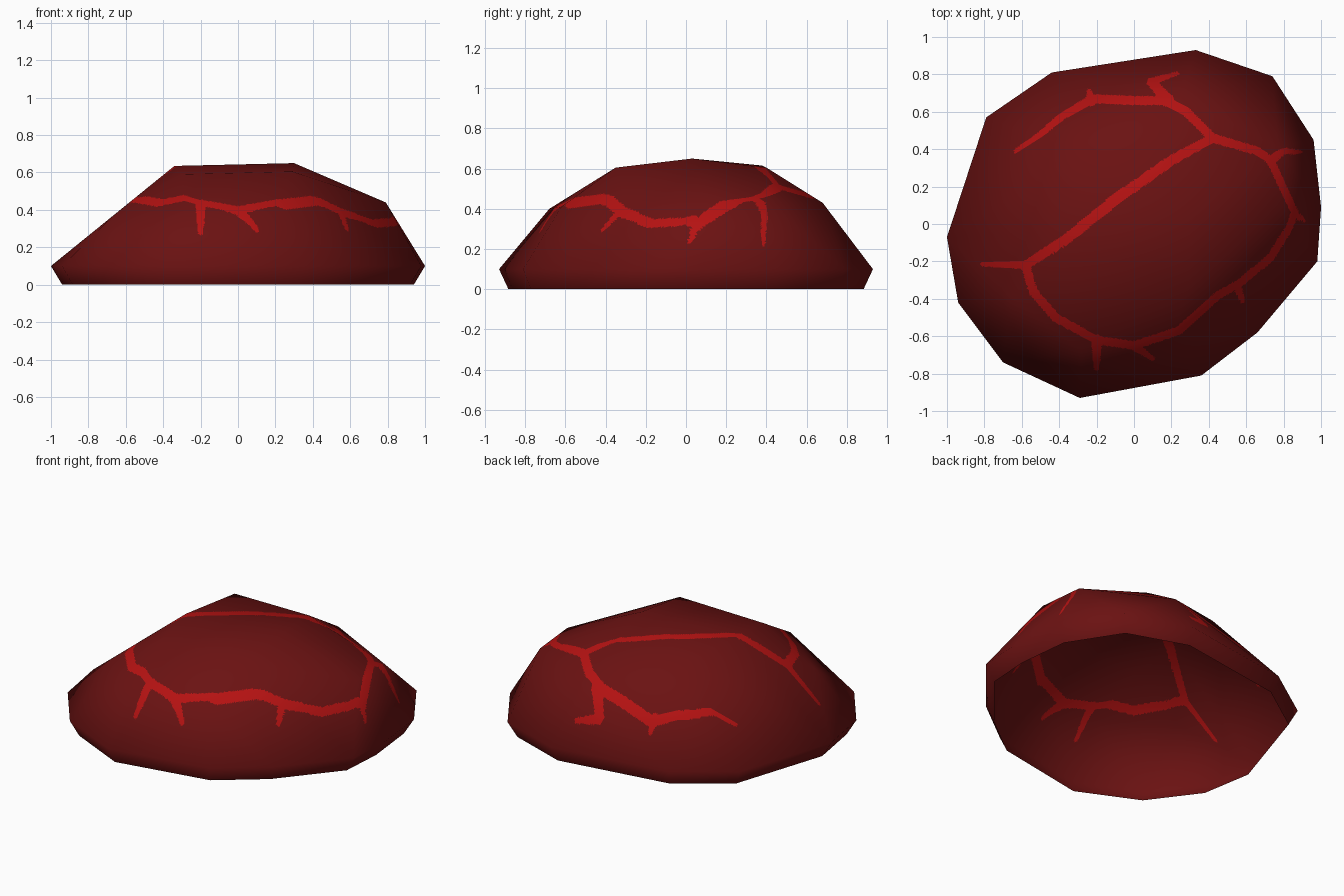
import bpy, bmesh
from mathutils import Vector
from mathutils.geometry import intersect_point_line

if "Cube" in bpy.data.objects:
    bpy.data.objects.remove(bpy.data.objects["Cube"])

# Facet corners of the mound: outer rim (x, y), shoulders and crown (x, y, z)
RIM = [(-1, -.07), (-.79, .57), (-.44, .81), (.33, .93), (.74, .79), (.96, .45), (1, .09),
       (.98, -.2), (.66, -.58), (.36, -.81), (-.29, -.93), (-.70, -.74), (-.94, -.42)]
SHOULDER = [(.25, .68, .43), (.77, .41, .43), (.79, .1, .44), (.2, -.62, .41),
            (-.28, -.68, .40), (-.66, -.39, .375)]
CROWN = [(.30, .03, .65), (.23, .40, .605), (-.29, .38, .615), (-.34, -.05, .635),
         (-.30, -.36, .59), (.29, -.35, .605)]

# Glowing cracks, drawn in plan: (start half width, end half width, path)
CRACKS = [
    (.012, .024, [(-.63, .39), (-.5, .48), (-.38, .58), (-.22, .67)]),
    (.024, .024, [(-.22, .67), (0, .66), (.17, .66), (.28, .6), (.42, .46)]),
    (.024, .02, [(.42, .46), (.66, .39), (.73, .34), (.86, .06)]),
    (.02, .022, [(.86, .06), (.83, -.02), (.73, -.18), (.56, -.32), (.45, -.38), (.24, -.57)]),
    (.022, .024, [(.24, -.57), (0, -.65), (-.2, -.62), (-.42, -.5), (-.54, -.36), (-.58, -.22)]),
    (.024, .03, [(.42, .46), (.2, .34), (-.1, .13)]),
    (.03, .024, [(-.1, .13), (-.36, -.08), (-.58, -.22)]),
    (.022, .012, [(-.58, -.22), (-.81, -.215)]),
    (.03, .012, [(-.23, .66), (-.24, .71)]),
    (.035, .025, [(.18, .66), (.11, .74)]),
    (.022, .01, [(.09, .76), (.23, .805)]),
    (.026, .01, [(.73, .34), (.8, .39), (.89, .385)]),
    (.022, .01, [(.86, .05), (.91, .02)]),
    (.026, .012, [(.55, -.33), (.58, -.41)]),
    (.03, .014, [(-.2, -.62), (-.2, -.77)]),
    (.026, .012, [(0, -.65), (.1, -.72)]),
]


def segments():
    for w0, w1, path in CRACKS:
        n = len(path) - 1
        for i in range(n):
            a, b = (Vector((*p, 0)) for p in path[i:i + 2])
            wa, wb = (w0 + (w1 - w0) * k / n for k in (i, i + 1))
            yield a, b, wa, wb


SEGS = list(segments())


def crack_gap(p):
    """Plan distance from p to the edge of the nearest crack (negative inside)."""
    q, best = Vector((p.x, p.y, 0)), 9
    for a, b, wa, wb in SEGS:
        c, t = intersect_point_line(q, a, b)
        t = min(max(t, 0), 1)
        best = min(best, (q - a.lerp(b, t)).length - (wa + (wb - wa) * t))
    return best


def material(name, rgb):
    m = bpy.data.materials.new(name)
    m.diffuse_color = (*rgb, 1)
    m.use_nodes = True
    m.node_tree.nodes["Principled BSDF"].inputs["Base Color"].default_value = m.diffuse_color
    return m


# Faceted shell: hull of the corners, open underneath
bm = bmesh.new()
points = [(x * .94, y * .95, 0) for x, y in RIM] + [(x, y, .1) for x, y in RIM] + SHOULDER + CROWN
for p in points:
    bm.verts.new(p)
bmesh.ops.convex_hull(bm, input=bm.verts[:])
bmesh.ops.delete(bm, geom=[v for v in bm.verts if not v.link_faces], context='VERTS')
bmesh.ops.recalc_face_normals(bm, faces=bm.faces[:])
bottom = [f for f in bm.faces if all(v.co.z < .001 for v in f.verts)]
bmesh.ops.delete(bm, geom=bottom, context='FACES')
bmesh.ops.triangulate(bm, faces=bm.faces[:])

# Remember the soft shading of the coarse shell
soft = bm.verts.layers.float_vector.new("soft")
bm.normal_update()
for v in bm.verts:
    v[soft] = v.normal

# Refine only along the cracks
for step in range(8):
    cut = set()
    for f in bm.faces:
        c = f.calc_center_median()
        size = max(e.calc_length() for e in f.edges)
        if size > .02 and c.z > .06 and abs(crack_gap(c)) < size * .7 + .005:
            cut.update(e for e in f.edges if e.calc_length() > size * .6)
    if not cut:
        break
    bmesh.ops.subdivide_edges(bm, edges=list(cut), cuts=1, use_grid_fill=True)
    bmesh.ops.triangulate(bm, faces=bm.faces[:])

# Colour by distance to the cracks
for f in bm.faces:
    c = f.calc_center_median()
    f.material_index = int(c.z > .1 and crack_gap(c) < 0)
    f.smooth = True
normals = [Vector(v[soft]).normalized() for v in bm.verts]

mesh = bpy.data.meshes.new("cracked_shell")
bm.to_mesh(mesh)
bm.free()
mesh.materials.append(material("dark red crust", (.145, .006, .006)))
mesh.materials.append(material("glowing red crack", (.46, .006, .006)))
mesh.normals_split_custom_set_from_vertices(normals)
shell = bpy.data.objects.new("cracked_shell", mesh)
bpy.context.collection.objects.link(shell)
